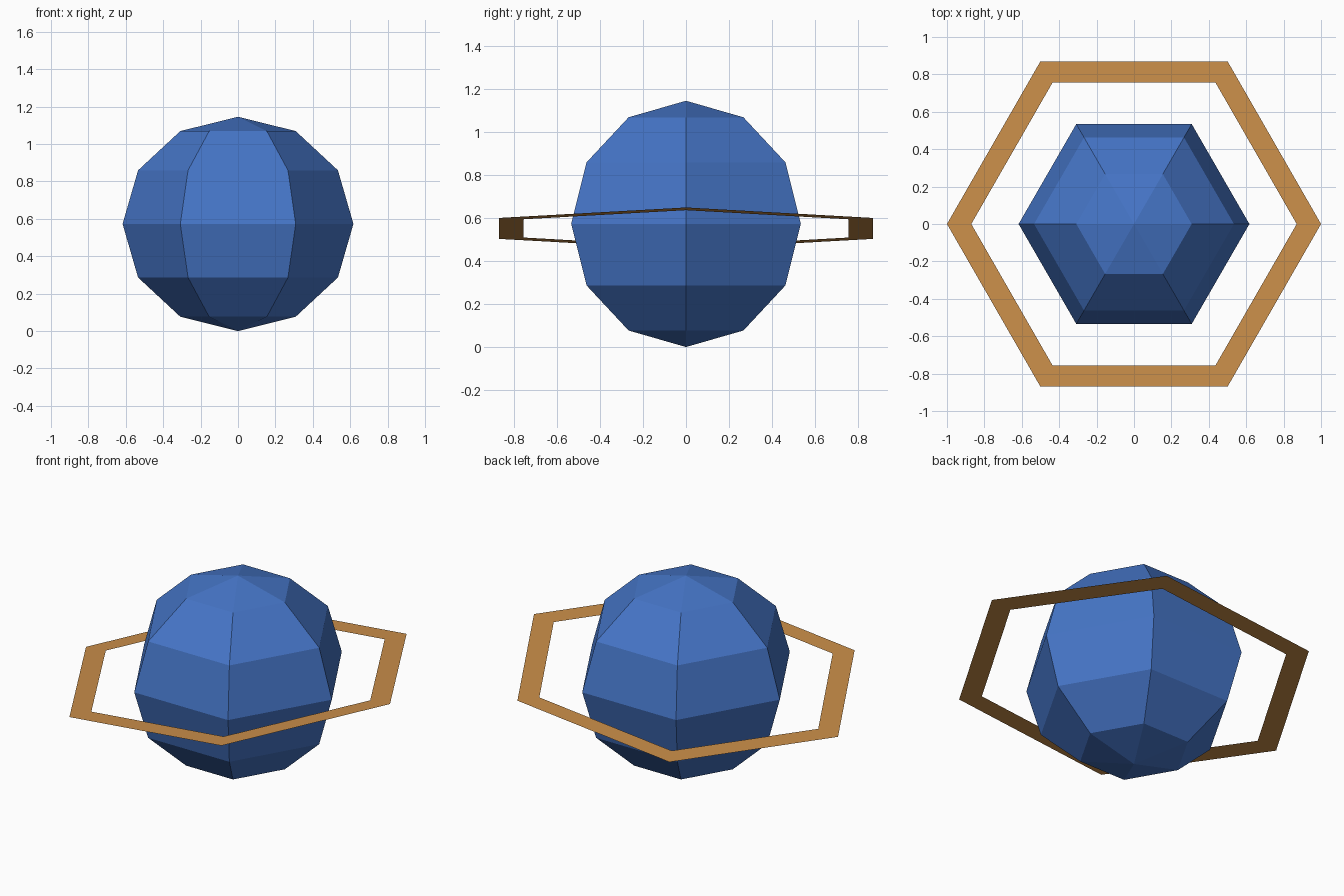
import bpy, bmesh
from math import cos, sin, pi
from mathutils import Matrix

if "Cube" in bpy.data.objects:
    bpy.data.objects.remove(bpy.data.objects["Cube"])


def material(name, rgb):
    m = bpy.data.materials.new(name)
    m.diffuse_color = (*rgb, 1)
    m.use_nodes = True
    m.node_tree.nodes["Principled BSDF"].inputs["Base Color"].default_value = m.diffuse_color
    return m


def add_object(name, bm, mat):
    mesh = bpy.data.meshes.new(name)
    bm.to_mesh(mesh)
    bm.free()
    mesh.materials.append(mat)
    obj = bpy.data.objects.new(name, mesh)
    bpy.context.collection.objects.link(obj)
    return obj


blue = material("planet blue", (0.06, 0.178, 0.57))
tan = material("ring tan", (0.6, 0.275, 0.068))

# Planet: six-sided low-poly globe, slightly flattened, corners facing left and right
RX, RZ = 0.617, 0.573
bm = bmesh.new()
bmesh.ops.create_uvsphere(bm, u_segments=6, v_segments=6, radius=1,
                          matrix=Matrix.Translation((0, 0, RZ))
                          @ Matrix.Diagonal((RX, RX, RZ, 1))
                          @ Matrix.Rotation(pi / 2, 4, 'Z'))
add_object("planet", bm, blue)

# Ring: flat hexagonal band, tilted up on the right side
SLOPE, MID_Z = 0.0975, 0.552
STRETCH = (1 + SLOPE ** 2) ** 0.5  # keeps the tilted hexagon regular
bm = bmesh.new()


def loop(radius):
    pts = [(radius * cos(i * pi / 3), radius * sin(i * pi / 3)) for i in range(6)]
    return [bm.verts.new((x, y * STRETCH, MID_Z + SLOPE * x)) for x, y in pts]


inner, outer = loop(0.87), loop(1.0)
for i in range(6):
    j = (i + 1) % 6
    bm.faces.new((inner[i], outer[i], outer[j], inner[j]))
add_object("ring", bm, tan)
